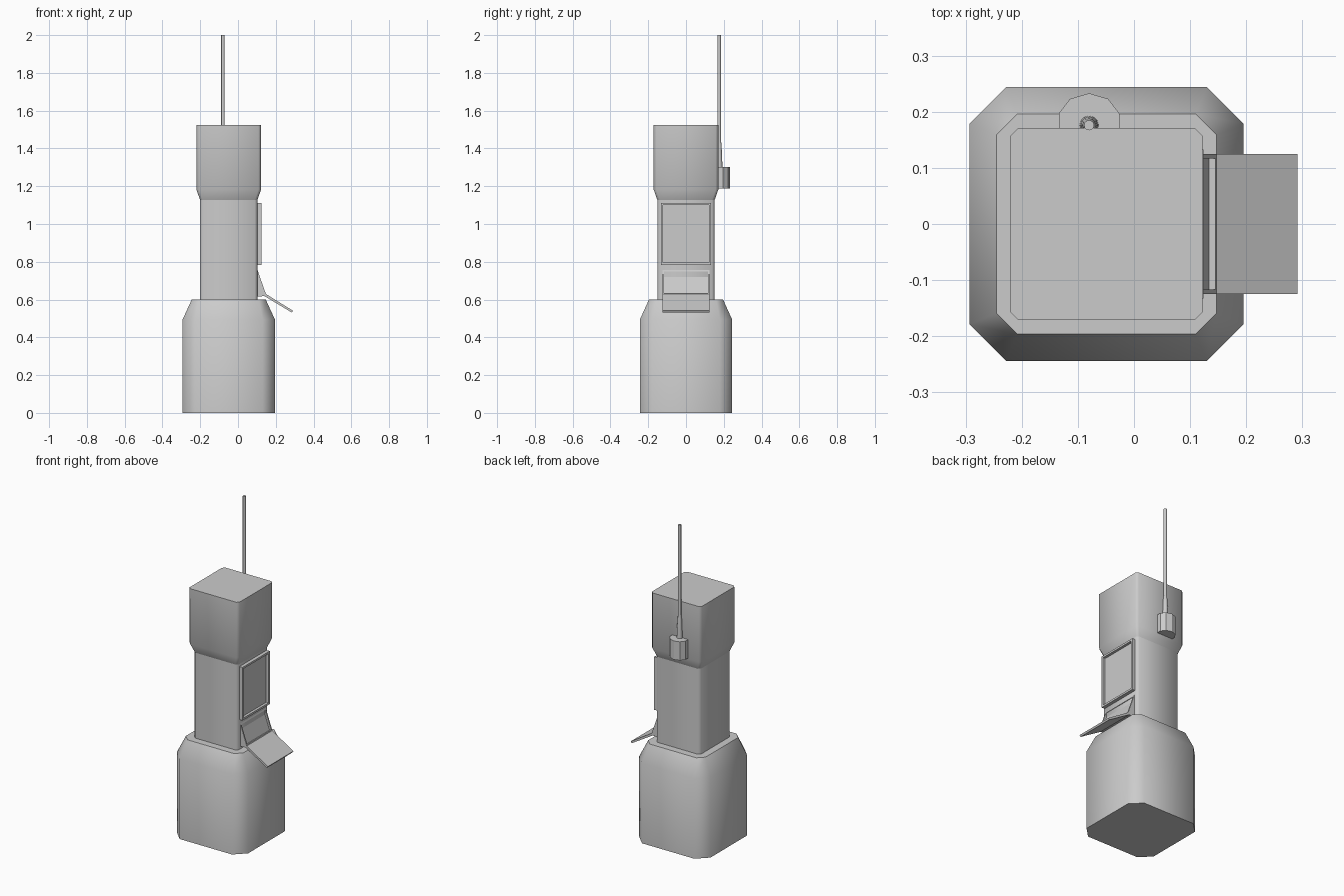
import bpy, bmesh, math
from mathutils import Vector

if "Cube" in bpy.data.objects:
    bpy.data.objects.remove(bpy.data.objects["Cube"])

CX = -0.049   # axis of the pillar


def finish(name, bm, angle=None):
    bmesh.ops.recalc_face_normals(bm, faces=bm.faces)
    mesh = bpy.data.meshes.new(name)
    bm.to_mesh(mesh)
    bm.free()
    ob = bpy.data.objects.new(name, mesh)
    bpy.context.collection.objects.link(ob)
    if angle:
        bpy.ops.object.select_all(action='DESELECT')
        ob.select_set(True)
        bpy.context.view_layer.objects.active = ob
        bpy.ops.object.shade_smooth_by_angle(angle=math.radians(angle))
    return ob


def loft(bm, rings):
    loops = [[bm.verts.new(p) for p in ring] for ring in rings]
    n = len(loops[0])
    for a, b in zip(loops, loops[1:]):
        for i in range(n):
            j = (i + 1) % n
            bm.faces.new((a[i], a[j], b[j], b[i]))
    bm.faces.new(loops[0][::-1])
    bm.faces.new(loops[-1])
    bmesh.ops.recalc_face_normals(bm, faces=bm.faces)


def octagon(half, cut, z):
    k = half - cut
    pts = [(half, -k), (half, k), (k, half), (-k, half),
           (-half, k), (-half, -k), (-k, -half), (k, -half)]
    return [(CX + x, y, z) for x, y in pts]


def circle(x, y, r, z, n=12):
    return [(x + r * math.cos(2 * math.pi * i / n),
             y + r * math.sin(2 * math.pi * i / n), z) for i in range(n)]


def slab(profile, half_width):
    # xz profile extruded along y
    bm = bmesh.new()
    loft(bm, [[(x, y, z) for x, z in profile] for y in (-half_width, half_width)])
    return bm


def recess(bm, direction, border, depth):
    d = Vector(direction).normalized()
    face = max(bm.faces, key=lambda f: f.normal.dot(d))
    normal = face.normal.copy()
    bmesh.ops.inset_individual(bm, faces=[face], thickness=border)
    inner = bmesh.ops.extrude_discrete_faces(bm, faces=[face])['faces'][0]
    bmesh.ops.translate(bm, verts=inner.verts, vec=-normal * depth)


# Pillar parts: stacked chamfered square sections (half size, corner cut, z)
sections = {
    "base": [(0.244, 0.065, 0), (0.244, 0.065, 0.495), (0.196, 0.037, 0.6)],
    "column": [(0.152, 0.014, 0.59), (0.152, 0.014, 1.128)],
    "head": [(0.152, 0.014, 1.128), (0.171, 0.014, 1.182), (0.171, 0.014, 1.525)],
}
for name, rings in sections.items():
    bm = bmesh.new()
    loft(bm, [octagon(*r) for r in rings])
    finish(name, bm, 50)

# Screen with recessed panel
bm = slab([(0.095, 0.784), (0.124, 0.784), (0.124, 1.112), (0.095, 1.112)], 0.133)
recess(bm, (1, 0, 0), 0.017, 0.016)
finish("screen", bm)

# Sloped console with recessed panel
bm = slab([(0.095, 0.615), (0.148, 0.619), (0.148, 0.628), (0.103, 0.757), (0.095, 0.757)], 0.125)
recess(bm, (0.13, 0, 0.045), 0.012, 0.012)
finish("console", bm)

# Tray sloping down from the console
finish("tray", slab([(0.14, 0.618), (0.285, 0.531), (0.291, 0.541), (0.147, 0.630)], 0.125))

# Antenna bracket: half-round outline on the back
half = [(0, 0.233), (0.034, 0.223), (0.054, 0.197), (0.054, 0.165)]
outline = half + [(-x, y) for x, y in half[:0:-1]]
bm = bmesh.new()
loft(bm, [[(-0.08 + x, y, z) for x, y in outline] for z in (1.187, 1.302)])
finish("antenna_bracket", bm)

# Antenna: tapered foot and long rod
bm = bmesh.new()
loft(bm, [circle(-0.08, 0.176, r, z) for r, z in
          [(0.017, 1.295), (0.015, 1.36), (0.012, 1.42), (0.009, 1.445), (0.009, 2.0)]])
finish("antenna", bm, 40)
